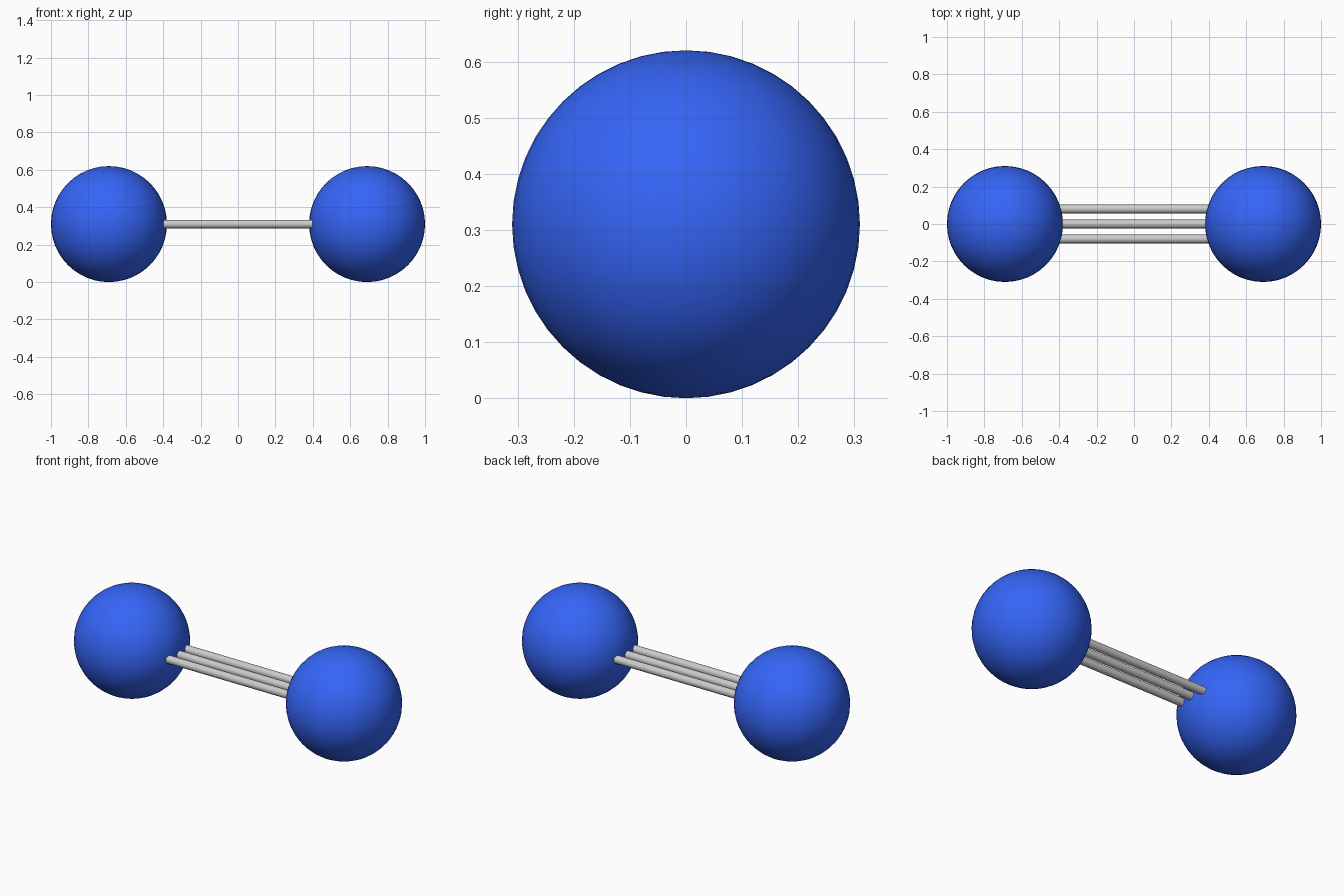
import bpy
import math

if "Cube" in bpy.data.objects:
    bpy.data.objects.remove(bpy.data.objects["Cube"])

R = 0.31          # atom radius
CX = 0.69         # atom centre distance from the middle
BOND_R = 0.023
BOND_GAP = 0.08


def finish(name, color=None):
    obj = bpy.context.object
    obj.name = name
    bpy.ops.object.shade_smooth_by_angle(angle=math.radians(40))
    if color:
        mat = bpy.data.materials.new(name + "_color")
        mat.diffuse_color = color
        mat.use_nodes = True
        mat.node_tree.nodes["Principled BSDF"].inputs["Base Color"].default_value = mat.diffuse_color
        obj.data.materials.append(mat)


# Two blue atoms
for name, side in (("left_atom", -1), ("right_atom", 1)):
    bpy.ops.mesh.primitive_uv_sphere_add(segments=48, ring_count=24, radius=R,
                                         location=(side * CX, 0, R))
    finish(name, (0.035, 0.13, 0.93, 1))

# Three parallel bond rods, running into both atoms
for name, row in (("front_bond", -1), ("middle_bond", 0), ("back_bond", 1)):
    bpy.ops.mesh.primitive_cylinder_add(vertices=24, radius=BOND_R, depth=2 * CX,
                                        location=(0, row * BOND_GAP, R),
                                        rotation=(0, math.pi / 2, 0))
    finish(name)
